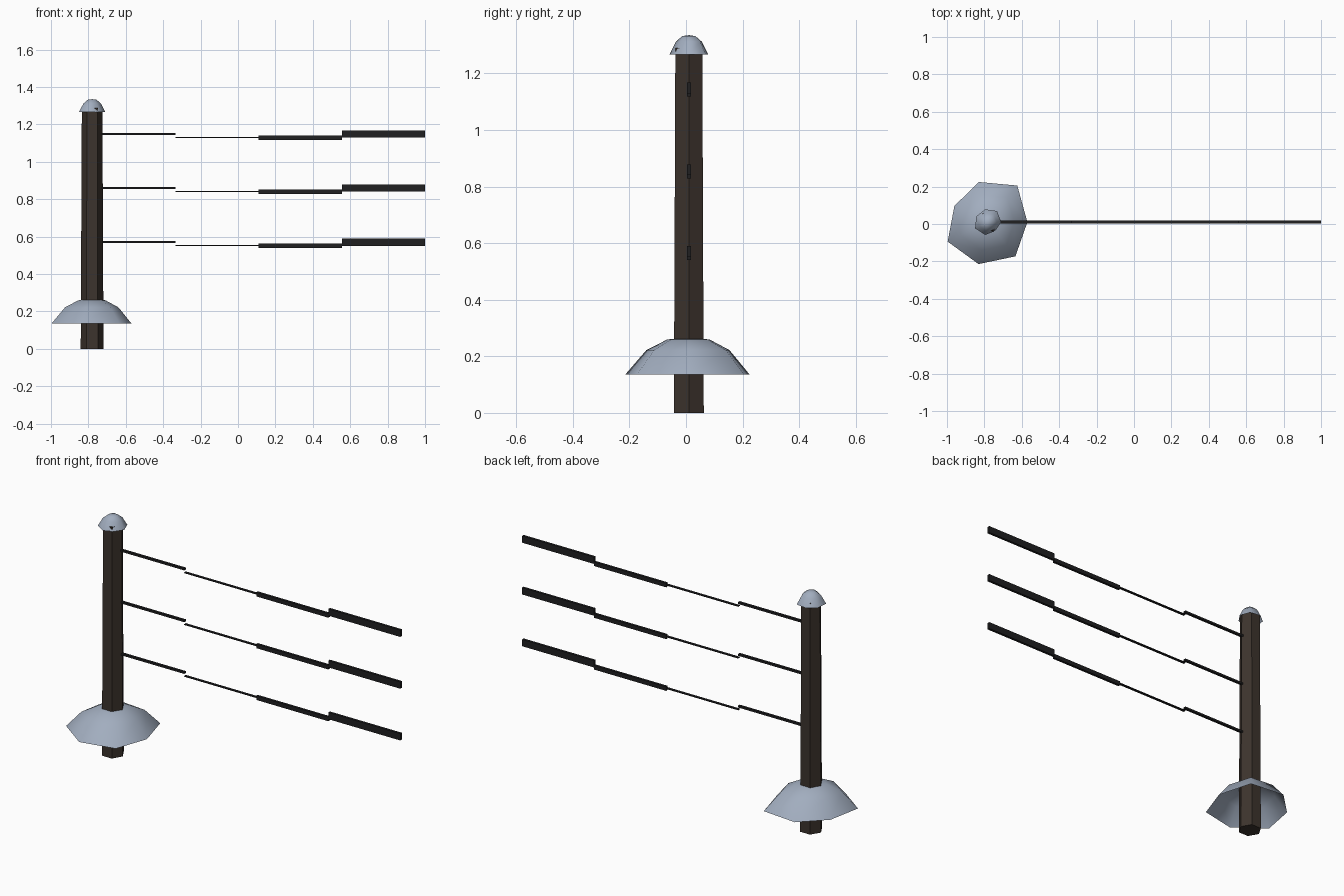
import bpy, bmesh
from math import cos, sin, tau

if "Cube" in bpy.data.objects:
    bpy.data.objects.remove(bpy.data.objects["Cube"])

PX, PY = -0.78, 0.01   # post axis


def material(name, rgb):
    m = bpy.data.materials.new(name)
    m.diffuse_color = (*rgb, 1)
    m.use_nodes = True
    m.node_tree.nodes["Principled BSDF"].inputs["Base Color"].default_value = m.diffuse_color
    return m


wood = material("dark_wood", (0.045, 0.033, 0.026))
metal = material("dark_wire", (0.014, 0.014, 0.015))
snow = material("snow", (0.36, 0.42, 0.52))


def finish(name, bm, mat, smooth=False):
    bmesh.ops.recalc_face_normals(bm, faces=bm.faces)
    for f in bm.faces:
        f.smooth = smooth
    me = bpy.data.meshes.new(name)
    bm.to_mesh(me)
    bm.free()
    me.materials.append(mat)
    ob = bpy.data.objects.new(name, me)
    bpy.context.collection.objects.link(ob)
    return ob


def lofted(rings, bm):
    """Join equal-length rings of points with quads."""
    vs = [[bm.verts.new(p) for p in r] for r in rings]
    n = len(vs[0])
    for a, b in zip(vs, vs[1:]):
        for i in range(n):
            j = (i + 1) % n
            bm.faces.new((a[i], a[j], b[j], b[i]))
    return vs


# Tapered six-sided post
bm = bmesh.new()
post = lofted([[(PX + r * cos(tau * i / 6), PY + r * sin(tau * i / 6), z)
                for i in range(6)] for r, z in ((0.061, 0), (0.055, 1.289))], bm)
for ring in post:
    bm.faces.new(ring)
finish("post", bm, wood)


# Uneven seven-sided snow domes, open underneath
def snow_dome(name, radii, z0, h):
    bm = bmesh.new()
    rings = [[(PX + k * r * cos(tau * i / 7), PY + k * r * sin(tau * i / 7), z0 + t * h)
              for i, r in enumerate(radii)]
             for k, t in ((1, 0), (0.67, 0.66), (0.34, 0.95))]
    top = lofted(rings, bm)[-1]
    peak = bm.verts.new((PX, PY, z0 + h))
    for i in range(7):
        bm.faces.new((top[i], top[(i + 1) % 7], peak))
    finish(name, bm, snow, smooth=True)


snow_dome("snow_mound", (0.21, 0.25, 0.22, 0.20, 0.24, 0.23, 0.234), 0.136, 0.13)
snow_dome("snow_cap", (0.070, 0.076, 0.070, 0.070, 0.077, 0.070, 0.060), 1.267, 0.068)

# Three sagging wires, each of four box segments: (centre offset, height)
segments = ((0.0, 0.011), (-0.0185, 0.005), (-0.020, 0.023), (-0.001, 0.038))
step = (1 - PX) / 4
for w, z in enumerate((0.571, 0.860, 1.149)):
    bm = bmesh.new()
    for i, (dz, height) in enumerate(segments):
        box = bmesh.ops.create_cube(bm, size=1)["verts"]
        bmesh.ops.scale(bm, verts=box, vec=(step, 0.014, height))
        bmesh.ops.translate(bm, verts=box, vec=(PX + (i + 0.5) * step, 0.011, z + dz))
    finish(f"wire_{w + 1}", bm, metal)
